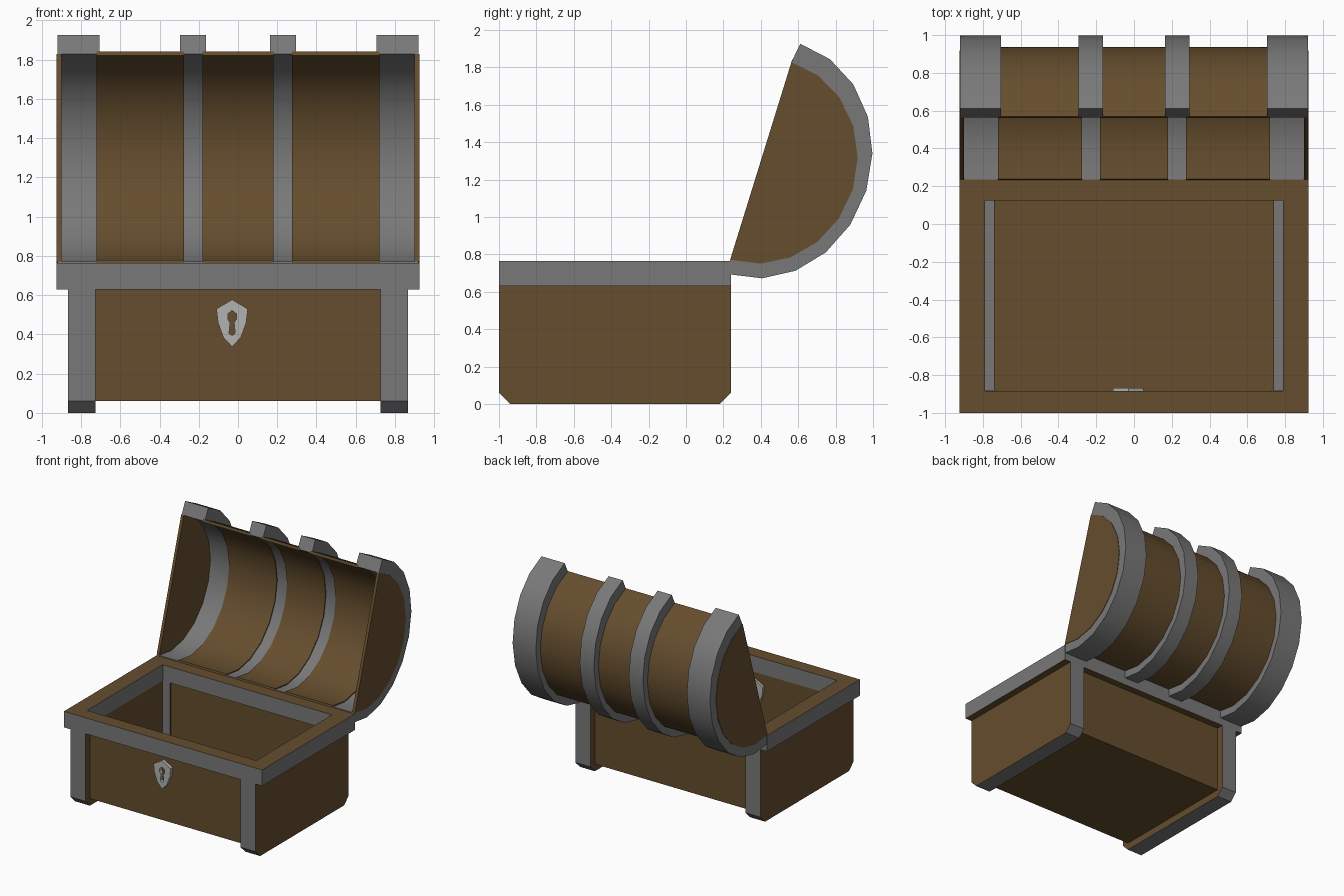
import bpy, bmesh, math
from mathutils import Vector

if "Cube" in bpy.data.objects:
    bpy.data.objects.remove(bpy.data.objects["Cube"])


def material(name, rgb):
    m = bpy.data.materials.new(name)
    m.diffuse_color = (*rgb, 1)
    m.use_nodes = True
    m.node_tree.nodes["Principled BSDF"].inputs["Base Color"].default_value = m.diffuse_color
    return m


WOOD = material("wood", (0.13, 0.075, 0.027))
IRON = material("iron", (0.19, 0.19, 0.19))
STEEL = material("steel", (0.45, 0.45, 0.44))


def finish(name, bm, mat, alt=None, alt_axis=0, smooth=False):
    """Make an object; faces looking along alt_axis get the alt material."""
    bmesh.ops.recalc_face_normals(bm, faces=bm.faces)
    bm.normal_update()
    if alt:
        for f in bm.faces:
            f.material_index = int(abs(f.normal[alt_axis]) > 0.9)
    me = bpy.data.meshes.new(name)
    bm.to_mesh(me)
    bm.free()
    me.materials.append(mat)
    if alt:
        me.materials.append(alt)
    ob = bpy.data.objects.new(name, me)
    bpy.context.collection.objects.link(ob)
    if smooth:
        bpy.ops.object.select_all(action='DESELECT')
        ob.select_set(True)
        bpy.context.view_layer.objects.active = ob
        bpy.ops.object.shade_smooth_by_angle(angle=math.radians(30))
    return ob


def extrude(name, pts, a, b, mat, axis=0, **kw):
    """Extrude an outline from a to b: (y, z) along x, or (x, z) along y."""
    bm = bmesh.new()
    place = (lambda p, d: (d, p[0], p[1])) if axis == 0 else (lambda p, d: (p[0], d, p[1]))
    face = bm.faces.new([bm.verts.new(place(p, a)) for p in pts])
    ext = bmesh.ops.extrude_face_region(bm, geom=[face])["geom"]
    shift = Vector((b - a, 0, 0) if axis == 0 else (0, b - a, 0))
    bmesh.ops.translate(bm, vec=shift, verts=[v for v in ext if isinstance(v, bmesh.types.BMVert)])
    return finish(name, bm, mat, **kw)


# ---- Box: recessed trough of front, floor and back panels
extrude("box_panels", [(-.94, .64), (-.94, .06), (.18, .06), (.18, .64),
                       (.14, .64), (.14, .11), (-.89, .11), (-.89, .64)], -.74, .74, WOOD)

# ---- U-shaped corner straps and wooden side walls
strap = [(-1, .63), (-1, .06), (-.94, 0), (.18, 0), (.24, .06), (.24, .63),
         (.13, .63), (.13, .10), (-.88, .10), (-.88, .63)]
wall = [(-.95, .64), (-.95, .05), (.19, .05), (.19, .64)]
for s, side in ((-1, "left"), (1, "right")):
    extrude(side + "_strap", strap, s * .725, s * .865, IRON, alt=WOOD)
    extrude(side + "_wall", wall, s * .795, s * .865, WOOD)

# ---- Rim: rectangular frame, iron sides and wooden top
bm = bmesh.new()
rings = []
for sx, sy in ((-1, -1), (1, -1), (1, 1), (-1, 1)):
    rings.append([bm.verts.new((sx * hx, -.38 + sy * hy, z)) for hx, hy, z in
                  ((.925, .62, .63), (.925, .62, .765), (.79, .505, .765), (.79, .505, .63))])
for i in range(4):
    r, q = rings[i], rings[(i + 1) % 4]
    for j in range(4):
        k = (j + 1) % 4
        bm.faces.new((r[j], r[k], q[k], q[j]))
finish("box_rim", bm, IRON, alt=WOOD, alt_axis=2)

# ---- Lock plates outside and inside, with a keyhole
plate = [(-.03, .577), (.05, .53), (.042, .46), (.015, .385), (-.03, .337),
         (-.075, .385), (-.102, .46), (-.11, .53)]
keyhole = [(-.03, .522), (-.008, .505), (-.008, .478), (-.02, .46), (-.014, .405),
           (-.03, .395), (-.046, .405), (-.04, .46), (-.052, .478), (-.052, .505)]
for name, y0, y1 in (("outer", -.97, -.942), ("inner", -.888, -.868)):
    lock = extrude(name + "_lock_plate", plate, y0, y1, STEEL, axis=1)
    cutter = extrude(name + "_keyhole_cutter", keyhole, y0 - .03, y1 + .03, WOOD, axis=1)
    cutter.hide_render = True
    cutter.display_type = 'WIRE'
    cut = lock.modifiers.new("keyhole", 'BOOLEAN')
    cut.operation = 'DIFFERENCE'
    cut.object = cutter


# ---- Lid: half-ellipse profiles tilted open about the back edge
def arc(cy, cz, a, b):
    pts = []
    for i in range(11):
        t = math.pi * i / 10
        u, w = a * math.cos(t), b * math.sin(t)
        pts.append((cy + .296 * u + .955 * w, cz + .955 * u - .296 * w))
    return pts


band = arc(.42, 1.31, .645, .57) + arc(.40, 1.30, .553, .515)[::-1]
shell = arc(.40, 1.30, .568, .533) + arc(.40, 1.30, .545, .507)[::-1]
for s, side in ((-1, "left"), (1, "right")):
    extrude(side + "_lid_end_band", band, s * .705, s * .921, IRON, smooth=True)
    extrude(side + "_lid_middle_band", band, s * .163, s * .295, IRON, smooth=True)
    extrude(side + "_lid_cap", arc(.40, 1.30, .553, .515), s * .90, s * .925, WOOD)
    extrude(side + "_lid_boards", shell, s * .275, s * .72, WOOD, smooth=True)
extrude("middle_lid_boards", shell, -.18, .18, WOOD, smooth=True)
